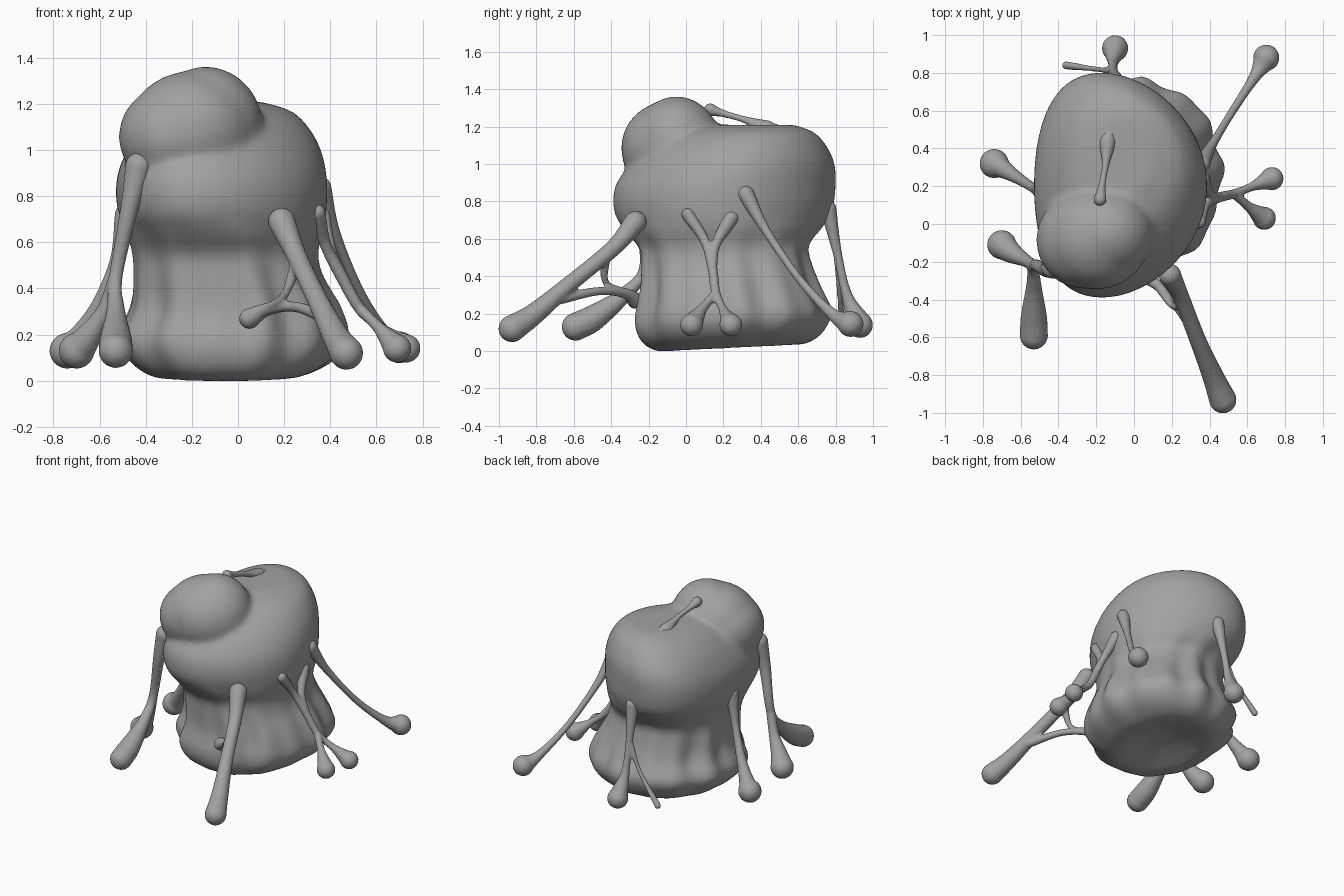
import bpy, bmesh, math
from mathutils import Vector

cube = bpy.data.objects.get("Cube")
if cube:
    bpy.data.objects.remove(cube)

GREY = (0.36, 0.36, 0.36, 1)
grey = bpy.data.materials.new("matte grey")
grey.use_nodes = True
grey.diffuse_color = GREY
grey.node_tree.nodes["Principled BSDF"].inputs["Base Color"].default_value = GREY


def loft(bm, rings):
    """Skin a list of equal-length rings into a closed tube."""
    loops = [[bm.verts.new(p) for p in ring] for ring in rings]
    count = len(loops[0])
    for low, high in zip(loops, loops[1:]):
        for i in range(count):
            j = (i + 1) % count
            bm.faces.new((low[i], low[j], high[j], high[i]))
    bm.faces.new(loops[0][::-1])
    bm.faces.new(loops[-1])


def ball(bm, centre, radii):
    made = bmesh.ops.create_icosphere(bm, subdivisions=3, radius=1)["verts"]
    bmesh.ops.scale(bm, vec=radii, verts=made)
    bmesh.ops.translate(bm, vec=centre, verts=made)


def finish(name, bm, voxel, passes):
    """Fuse overlapping volumes into one smooth skin."""
    bmesh.ops.recalc_face_normals(bm, faces=bm.faces)
    mesh = bpy.data.meshes.new(name)
    bm.to_mesh(mesh)
    bm.free()
    mesh.materials.append(grey)
    ob = bpy.data.objects.new(name, mesh)
    bpy.context.collection.objects.link(ob)
    fuse = ob.modifiers.new("fuse", 'REMESH')
    fuse.mode = 'VOXEL'
    fuse.voxel_size = voxel
    fuse.use_smooth_shade = True
    soften = ob.modifiers.new("soften", 'SMOOTH')
    soften.factor = 0.5
    soften.iterations = passes


def spline(points, steps):
    """Smooth curve through points of any dimension."""
    pts = [Vector(p) for p in points]
    pts = [pts[0] * 2 - pts[1]] + pts + [pts[-1] * 2 - pts[-2]]
    out = []
    for a, b, c, d in zip(pts, pts[1:], pts[2:], pts[3:]):
        for s in range(steps):
            t = s / steps
            out.append((b * 2 + (c - a) * t + (a * 2 - b * 5 + c * 4 - d) * t * t
                        + (b * 3 - a - c * 3 + d) * t ** 3) / 2)
    return out + [pts[-2]]


def strand(bm, points):
    """Tube through (x, y, z, radius) points with round ends."""
    path = spline(points, 8)
    rings = []
    for i, p in enumerate(path):
        along = (path[min(i + 1, len(path) - 1)] - path[max(i - 1, 0)]).to_3d()
        side = along.cross(Vector((0.3, 0.5, 0.1))).normalized()
        up = along.cross(side).normalized()
        angles = [math.tau * k / 14 for k in range(14)]
        rings.append([p.to_3d() + (side * math.cos(a) + up * math.sin(a)) * p.w
                      for a in angles])
    loft(bm, rings)
    for end in (path[0], path[-1]):
        ball(bm, end.to_3d(), (end.w,) * 3)


def tendril(name, *strands):
    bm = bmesh.new()
    for points in strands:
        strand(bm, points)
    finish(name, bm, 0.008, 4)


# Body: flared, folded skirt below a rounded dome (z, centre x, centre y, radius x, radius y)
PROFILE = [
    (.06, -.04, .25, .08, .10), (.03, -.05, .24, .18, .22), (0, -.05, .24, .29, .36),
    (.03, -.04, .24, .38, .45), (.09, -.03, .24, .455, .50), (.18, -.03, .245, .495, .52),
    (.31, -.02, .23, .445, .475),
    (.45, -.05, .21, .405, .45), (.55, -.06, .20, .40, .45), (.65, -.06, .20, .43, .53),
    (.75, -.07, .20, .455, .585), (.88, -.07, .21, .455, .59), (1.0, -.06, .25, .42, .545),
    (1.1, -.05, .29, .355, .46), (1.17, -.04, .33, .27, .355), (1.21, -.04, .36, .14, .22)]


def body_ring(row):
    z, cx, cy, rx, ry = row
    ring = []
    dome = min(1, max(0, (z - .5) / .2))
    folded = max(0, 1 - abs(z - .3) / .42)
    power = 2.15 - .12 * dome
    for k in range(120):
        a = math.tau * k / 120
        c, s = math.cos(a), math.sin(a)
        square = (abs(c) ** power + abs(s) ** power) ** (-1 / power)
        fold = 1 + folded * (.032 * math.sin(9 * a + 1) + .03 * math.sin(14 * a))
        x, y = c * rx * square * fold, s * ry * square * fold
        bend = -(.28 + .3 * max(0, z - .8)) * y * y * dome + .03 * y * (1 - dome)
        tilt = .05 * (y + .3) * max(0, 1 - z)
        ring.append((cx + x + bend, cy + y, z + tilt))
    return ring


body = bmesh.new()
loft(body, [body_ring(row) for row in spline(PROFILE, 4)])
# Lopsided head lobe on the front shoulder
ball(body, (-.14, -.05, 1.10), (.25, .24, .265))
ball(body, (-.20, -.075, 1.085), (.285, .275, .26))
ball(body, (-.27, -.085, 1.06), (.25, .26, .23))
finish("body", body, 0.014, 28)

# Tendrils with swollen feet, each strand running from body to foot
tendril("front_tendril",
        [(.19, -.27, .69, .06), (.25, -.39, .55, .045), (.34, -.62, .36, .045),
         (.42, -.81, .20, .058), (.47, -.93, .12, .073)],
        [(.05, -.27, .27, .045), (.13, -.33, .31, .028), (.25, -.47, .32, .023),
         (.37, -.67, .28, .03)],
        [(.13, -.33, .31, .025), (.20, -.43, .37, .018), (.26, -.43, .52, .03)])

tendril("right_front_tendril",
        [(-.43, -.23, .93, .06), (-.47, -.24, .75, .04), (-.53, -.22, .45, .03),
         (-.53, -.32, .31, .04), (-.53, -.49, .18, .07), (-.53, -.59, .13, .075)],
        [(-.53, -.22, .45, .03), (-.58, -.19, .30, .036), (-.65, -.15, .19, .058),
         (-.70, -.11, .13, .078)])

tendril("right_rear_tendril",
        [(-.49, .17, .72, .045), (-.53, .19, .52, .027), (-.61, .24, .32, .032),
         (-.69, .29, .19, .05), (-.74, .32, .13, .078)])

tendril("back_tendril",
        [(-.10, .76, .76, .045), (-.11, .81, .52, .025), (-.11, .86, .30, .03),
         (-.10, .93, .14, .07)],
        [(-.11, .81, .52, .022), (-.20, .82, .32, .014), (-.36, .84, .12, .022)])

tendril("left_rear_tendril",
        [(.36, .32, .84, .045), (.42, .43, .64, .025), (.53, .61, .38, .022),
         (.64, .78, .20, .032), (.70, .88, .145, .07)])

tendril("left_forked_tendril",
        [(.345, .01, .73, .035), (.38, .10, .59, .026), (.45, .14, .45, .027),
         (.53, .16, .31, .025), (.63, .20, .22, .025), (.73, .24, .14, .062)],
        [(.36, .24, .71, .042), (.40, .16, .57, .026), (.45, .14, .45, .027)],
        [(.53, .16, .31, .025), (.61, .09, .23, .027), (.69, .03, .14, .062)])

# Thin bridge lying between the lobe and the top of the dome
tendril("top_bridge",
        [(-.18, .13, 1.29, .035), (-.17, .20, 1.27, .02), (-.15, .32, 1.235, .02),
         (-.14, .43, 1.19, .045), (-.13, .48, 1.185, .03)])
